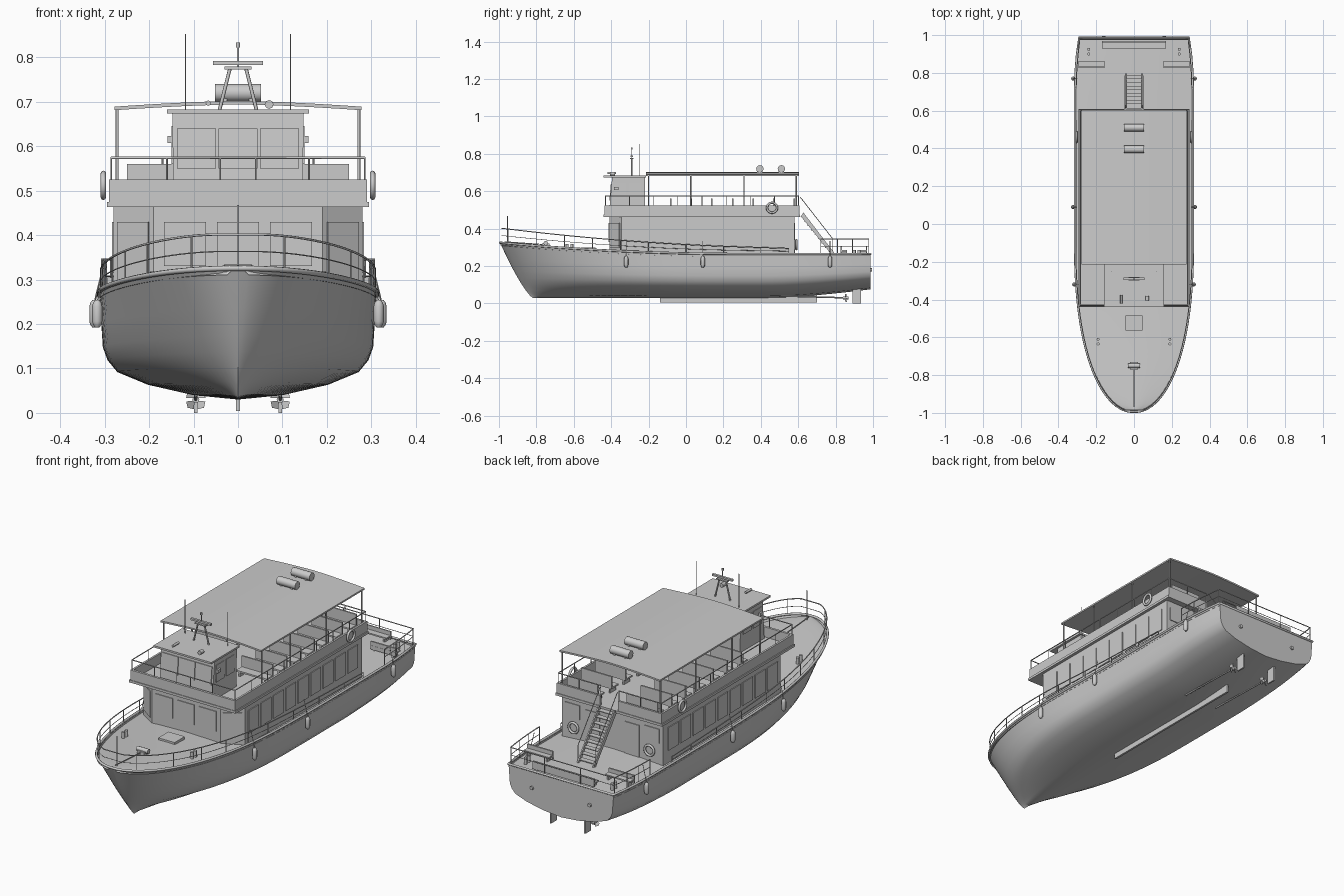
import bpy, bmesh, math
from mathutils import Vector

cube = bpy.data.objects.get("Cube")
if cube:
    bpy.data.objects.remove(cube, do_unlink=True)

GREY = (0.6, 0.6, 0.6, 1)
paint = bpy.data.materials.new("plain_grey")
paint.use_nodes = True
paint.diffuse_color = GREY
paint.node_tree.nodes["Principled BSDF"].inputs["Base Color"].default_value = GREY


def finish(name, mesh, angle=35):
    mesh.materials.clear()
    mesh.materials.append(paint)
    for p in mesh.polygons:
        p.use_smooth = True
        p.material_index = 0
    mesh.set_sharp_from_angle(angle=math.radians(angle))
    ob = bpy.data.objects.new(name, mesh)
    bpy.context.collection.objects.link(ob)
    return ob


def from_bmesh(name, bm, angle=35):
    bmesh.ops.recalc_face_normals(bm, faces=bm.faces)
    mesh = bpy.data.meshes.new(name)
    bm.to_mesh(mesh)
    bm.free()
    return finish(name, mesh, angle)


def boxes(name, specs):
    """Boxes given as (x0, x1, y0, y1, z0, z1)."""
    bm = bmesh.new()
    for s in specs:
        vs = bmesh.ops.create_cube(bm, size=1)["verts"]
        for v in vs:
            v.co = [s[2 * i] + (v.co[i] + 0.5) * (s[2 * i + 1] - s[2 * i]) for i in range(3)]
    return from_bmesh(name, bm)


def both(specs):
    """Add the mirrored copy of each box."""
    return specs + [(-b, -a, *r) for a, b, *r in specs]


def loft(name, rings, caps=True, closed=True, angle=35):
    bm = bmesh.new()
    rows = [[bm.verts.new(p) for p in ring] for ring in rings]
    n = len(rows[0])
    for a, b in zip(rows, rows[1:]):
        for i in range(n if closed else n - 1):
            j = (i + 1) % n
            bm.faces.new((a[i], a[j], b[j], b[i]))
    if caps:
        bm.faces.new(rows[0])
        bm.faces.new(rows[-1])
    return from_bmesh(name, bm, angle)


def tubes(name, paths, radius, cyclic=False, res=2, taper=None):
    cu = bpy.data.curves.new(name, "CURVE")
    cu.dimensions = "3D"
    cu.bevel_depth, cu.bevel_resolution, cu.use_fill_caps = radius, res, True
    for path in paths:
        sp = cu.splines.new("POLY")
        sp.points.add(len(path) - 1)
        for i, (p, co) in enumerate(zip(sp.points, path)):
            p.co = (*co, 1)
            p.radius = taper[i] if taper else 1
        sp.use_cyclic_u = cyclic
    tmp = bpy.data.objects.new(name, cu)
    bpy.context.collection.objects.link(tmp)
    deps = bpy.context.evaluated_depsgraph_get()
    mesh = bpy.data.meshes.new_from_object(tmp.evaluated_get(deps))
    bpy.data.objects.remove(tmp, do_unlink=True)
    return finish(name, mesh, 50)


def circle(c, r, axis, n=20):
    pts = []
    for i in range(n):
        a, b = (f(math.tau * i / n) * r for f in (math.cos, math.sin))
        pts.append(Vector(c) + Vector((0, a, b) if axis == "x" else (a, 0, b)))
    return pts


# Hull shape rules
STERN = 0.987


def sheer(y):
    return 0.265 + 0.06 * (max(0, 0.3 - y) / 1.29) ** 2


def stem(t):
    return -0.82 - 0.175 * t ** 0.8


def half(y, t=1.0):
    s = min(1, max(0, (y - stem(t)) / 0.9))
    full = (1 - (1 - s) ** 2.3) ** (0.48 + 0.35 * (1 - t))
    return 0.312 * full * (1 - 0.07 * (max(0, y - 0.7) / 0.29) ** 2)


LEVELS = [(1, .27), (.985, .2), (.975, .15), (.94, .12), (.87, .093), (.65, .064), (.32, .04), (0, .03)]
N = 48
rings = []
for i in range(N + 1):
    u = (i / N) ** 1.8
    side = []
    for frac, zm in LEVELS:
        t = (zm - 0.03) / 0.24
        y = stem(t) + (STERN - stem(t)) * u
        rise = 0.045 * (max(0, y - 0.45) / 0.53) ** 1.5 * (1 - t)
        side.append((frac * half(y, t), y, 0.03 + (sheer(y) - 0.03) * t + rise))
    rings.append(side + [(-x, y, z) for x, y, z in side[-2::-1]])
loft("hull", rings, caps=False, closed=False, angle=60)
bm = bmesh.new()
bm.faces.new([bm.verts.new(p) for p in rings[-1]])
from_bmesh("transom", bm)

# Deck and rub rail
ys = [-0.993 + 1.978 * (i / N) ** 1.8 for i in range(N + 1)]
loft("deck", [[(k * half(y), y, sheer(y) - 0.015 + 0.014 * (1 - k * k)) for k in (-1, -.5, 0, .5, 1)]
              for y in ys], caps=False, closed=False)


def outline(y0, y1, rise, inset=0.0, n=30):
    """Path along one side of the hull from aft to forward."""
    pts = []
    for i in range(n + 1):
        y = y1 + (y0 - y1) * (1 - (1 - i / n) ** 1.8)
        pts.append((max(0, half(y) - inset), y, sheer(y) + rise(y)))
    return pts


def around(path):
    return path + [(-x, y, z) for x, y, z in path[::-1]]


tubes("rub_rail", [around(outline(-0.994, STERN, lambda y: 0, 0, 40))], 0.006, True)

# Bow rail, lower wire, stanchions and staff
RAIL_END = .55
lift = lambda y: 0.077 - 0.047 * max(0, y + 0.96) / 1.5
tubes("bow_rail", [around(outline(-0.985, RAIL_END, lift, .004))], 0.0026)
tubes("bow_wire", [around(outline(-0.985, RAIL_END, lambda y: lift(y) / 2, .004))], 0.0014)
posts = [(k * (half(y) - .004), y) for y in (-.95, -.8, -.65, -.5, -.35, -.2, 0, .2, .4, RAIL_END) for k in (-1, 1)]
tubes("bow_stanchions", [[(x, y, sheer(y)), (x, y, sheer(y) + lift(y))] for x, y in posts], 0.002)
tubes("bow_staff", [[(0, -.955, .32), (0, -.955, .468)]], 0.0025)

# Stern rail
for name, h, r in (("stern_rail", .08, .0026), ("stern_wire", .042, .0016)):
    tubes(name, [around(outline(.72, STERN - .01, lambda y: h, .006)[::-1])], r)
posts = [(k * (half(y) - .006), y) for y in (.72, .81, .89, .975) for k in (-1, 1)] + [(-.1, .975), (.1, .975)]
tubes("stern_stanchions", [[(x, y, .26), (x, y, .345)] for x, y in posts], 0.002)

# Underwater gear
boxes("keel_bar", [(-.005, .005, -.14, .7, .004, .05)])
boxes("rudders", both([(.091, .099, .89, .935, 0, .085)]))
tubes("propeller_shafts", [[(k * .095, .5, .04), (k * .095, .87, .03)] for k in (-1, 1)], 0.004)
tubes("propeller_hubs", [[(k * .095, .84, .03), (k * .095, .87, .03)] for k in (-1, 1)], 0.008)
bm = bmesh.new()
for k in (-1, 1):
    for b in range(4):
        a = math.pi / 4 + b * math.pi / 2
        pts = [(r * math.cos(a + d), e, r * math.sin(a + d)) for r, d, e in
               ((.004, 0, 0), (.022, -.6, -.006), (.026, 0, 0), (.022, .6, .006))]
        bm.faces.new([bm.verts.new((k * .095 + x, .855 + e, .03 + z)) for x, e, z in pts])
from_bmesh("propeller_blades", bm)
tubes("exhaust_pipes", [[(k * .16, .97, .18), (k * .16, .995, .18)] for k in (-1, 1)], 0.009)

# Fenders with ropes
sides = [(k, y) for k in (-1, 1) for y in (-.32, .09, .77)]
tubes("fenders", [[(k * (half(y) + .011), y, z) for z in (.192, .198, .206, .24, .248, .254)] for k, y in sides],
      0.0115, taper=(.4, .8, 1, 1, .8, .4))
tubes("fender_ropes", [[(k * (half(y) + .011), y, .25), (k * (half(y) - .01), y, .335)] for k, y in sides], 0.0015)

# Main cabin with angled front corners
plan = [(-.19, -.41), (.19, -.41), (.28, -.345), (.28, .58), (-.28, .58), (-.28, -.345)]
loft("main_cabin", [[(x, y, z) for x, y in plan] for z in (.245, .47)])
step = .098
boxes("cabin_side_windows", both([(.28, .284, -.32 + i * step, -.24 + i * step, .315, .43) for i in range(9)]))
boxes("cabin_front_windows", [(x, x + .095, -.414, -.41, .33, .43) for x in (-.167, -.0475, .072)])
for k in (-1, 1):
    pts = [(k * x, y) for x, y in ((.2, -.405), (.27, -.354), (.272, -.357), (.202, -.408))]
    loft("corner_window", [[(x, y, z) for x, y in pts] for z in (.3, .43)])
boxes("aft_doors", both([(.07, .15, .58, .584, .26, .42), (.18, .26, .58, .584, .36, .43)]))

# Upper deck, bulwark and handrail
boxes("upper_deck", [(-.295, .295, -.44, .61, .463, .475)])
bulwark = both([(.28, .29, -.435, .605, .475, .525), (.05, .29, .597, .607, .475, .525)])
boxes("upper_bulwark", bulwark + [(-.29, .29, -.437, -.425, .475, .525)])
rail = [(.05, .602), (.285, .602), (.285, -.431), (-.285, -.431), (-.285, .602), (-.05, .602)]
tubes("upper_handrail", [[(x, y, .574) for x, y in rail]], .0028)
posts = [(k * .285, -.431 + i * 1.033 / 8) for i in range(9) for k in (-1, 1)]
posts += [(k * x, -.431) for x in (.04, .16) for k in (-1, 1)] + [(k * x, .602) for x in (.05, .17) for k in (-1, 1)]
tubes("upper_stanchions", [[(x, y, .52), (x, y, .574)] for x, y in posts], 0.002)

# Rows of benches on the upper deck
rows = [-.13 + i * .11 for i in range(7)]
boxes("bench_seats", both([(.08, .25, y, y + .045, .498, .506) for y in rows]))
boxes("bench_backs", both([(.08, .25, y + .045, y + .053, .498, .56) for y in rows]))
boxes("bench_legs", both([(x, x + .008, y + .005, y + .05, .475, .5) for y in rows for x in (.09, .23)]))

# Wheelhouse
base = [(-.145, -.412), (.145, -.412), (.145, -.22), (-.145, -.22)]
top = [(-.148, -.395), (.148, -.395), (.148, -.22), (-.148, -.22)]
loft("wheelhouse", [[(x, y, .475) for x, y in base], [(x, y, .677) for x, y in top]])
boxes("wheelhouse_roof", [(-.16, .16, -.44, -.215, .674, .683)])
lean = lambda z: -.412 + .017 * (z - .475) / .202
for x in (-.137, -.044, .049):
    loft("wheelhouse_front_window", [[(x, lean(z), z), (x + .088, lean(z), z), (x + .088, lean(z) - .004, z),
                                      (x, lean(z) - .004, z)] for z in (.55, .64)])
boxes("wheelhouse_side_windows", both([(.144, .15, y, y + .065, .56, .645) for y in (-.385, -.305)]))
boxes("navigation_lights", both([(.146, .159, -.385, -.36, .607, .623)]))

# Mast, radar, aerials and roof fittings
tubes("mast_legs", [[(k * .042, -.29, .68), (k * .018, -.29, .775)] for k in (-1, 1)], 0.004)
boxes("mast_platform", [(-.03, .03, -.3, -.28, .773, .779)])
boxes("radar_bar", [(-.056, .056, -.296, -.284, .783, .792)])
tubes("mast_pole", [[(0, -.29, .775), (0, -.29, .825)]], 0.0025)
tubes("mast_lamp", [[(0, -.29, .822), (0, -.29, .833)]], 0.005)
tubes("aerials", [[(k * .118, -.25, .68), (k * .118, -.25, .852)] for k in (-1, 1)], 0.0013)
tubes("searchlight", [[(.07, -.405, .694), (.07, -.38, .694)]], 0.01)
tubes("horn", [[(-.067, -.42, .697), (-.067, -.375, .697)]], 0.006)

# Canopy with posts and raft canisters
EDGE = .278
arc = [EDGE * (i / 5 - 1) for i in range(11)]
crown = lambda x: .689 + .013 * (1 - (abs(x) / EDGE) ** 1.5)
shape = [(x, crown(x)) for x in arc] + [(x, crown(x) - .008) for x in arc[::-1]]
loft("canopy", [[(x, y, z) for x, z in shape] for y in (-.215, .603)])
tubes("canopy_posts", [[(k * .272, y, .48), (k * .272, y, .685)] for k in (-1, 1) for y in (-.2, .025, .31, .59)], 0.0035)
tubes("raft_canisters", [[(-.052, y, .72), (.052, y, .72)] for y in (.395, .51)], 0.02, res=4)
boxes("raft_cradles", [(x - .005, x + .005, y - .015, y + .015, .695, .71) for x in (-.03, .03) for y in (.395, .51)])

# Life rings
tubes("side_life_rings", [circle((k * .303, .46, .512), .027, "x") for k in (-1, 1)], 0.006, True)
tubes("aft_life_rings", [circle((k * .21, .59, .315), .025, "y") for k in (-1, 1)], 0.006, True)

# Stairs between the aft deck and the upper deck
foot, head = Vector((0, .785, .265)), Vector((0, .615, .475))
steps = [foot.lerp(head, (i + .5) / 9) for i in range(9)]
boxes("stair_treads", [(-.04, .04, p.y - .013, p.y + .013, p.z - .002, p.z + .002) for p in steps])
for k in (-1, 1):
    edge = [(foot.y, foot.z - .012), (foot.y + .012, foot.z), (head.y + .012, head.z + .012), (head.y, head.z - .01)]
    loft("stair_stringer", [[(k * x, y, z) for y, z in edge] for x in (.04, .046)])
tubes("stair_handrails", [[(k * .048, .61, .57), (k * .048, .785, .345), (k * .048, .785, .262)] for k in (-1, 1)], 0.002)

# Aft benches
boxes("aft_bench_seats", both([(.155, .295, .825, .862, .278, .285)]) + [(-.17, .17, .93, .965, .278, .285)])
boxes("aft_bench_backs", both([(.155, .295, .826, .834, .265, .305)]) + [(-.17, .17, .962, .968, .265, .305)])
boxes("aft_bench_legs", both([(x, x + .008, y, y + .03, .25, .28) for x, y in ((.165, .83), (.275, .83), (.15, .933))]))

# Deck fittings
boxes("fore_hatch", [(-.045, .045, -.565, -.485, .28, .3)])
tubes("windlass", [[(-.032, -.75, .322), (.032, -.75, .322)]], 0.012)
boxes("windlass_base", [(-.02, .02, -.77, -.73, .3, .322)])
tubes("anchor_chain", [[(0, -.76, .315), (0, -.97, .33)]], 0.0025)
bits = [(k * x, y) for k in (-1, 1) for x, y in ((.19, -.61), (.19, -.635), (.24, .9), (.24, .925))]
tubes("bollards", [[(x, y, .25), (x, y, sheer(y) + .022)] for x, y in bits], 0.008)
